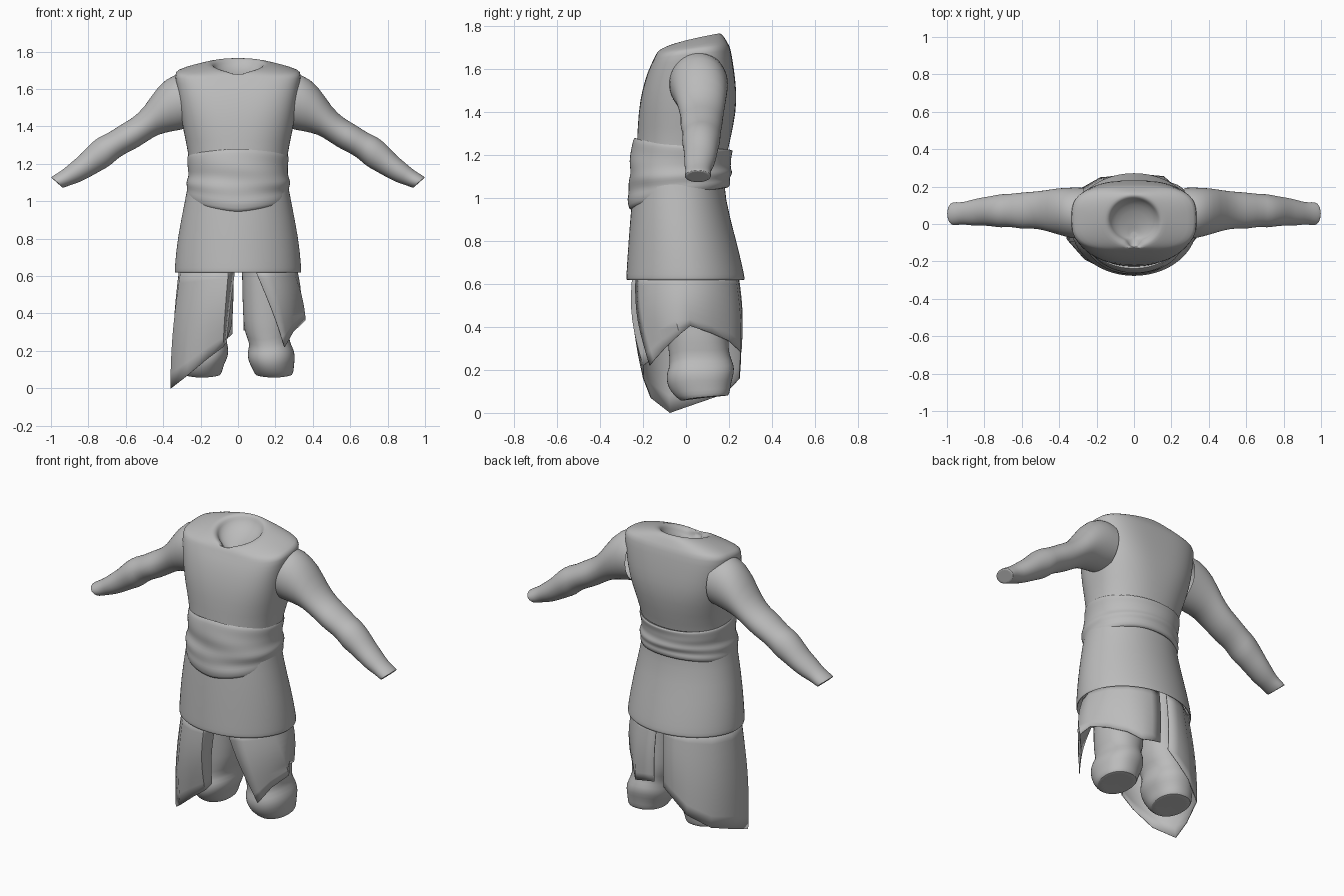
import bpy, bmesh, math
from mathutils import Vector

if "Cube" in bpy.data.objects:
    bpy.data.objects.remove(bpy.data.objects["Cube"], do_unlink=True)

cloth = bpy.data.materials.new("grey cloth")
cloth.use_nodes = True
cloth.diffuse_color = (0.5, 0.5, 0.5, 1)
cloth.node_tree.nodes["Principled BSDF"].inputs["Base Color"].default_value = (0.5, 0.5, 0.5, 1)


def finish(name, bm, subdivide=1, thickness=0):
    bmesh.ops.recalc_face_normals(bm, faces=bm.faces)
    mesh = bpy.data.meshes.new(name)
    bm.to_mesh(mesh)
    bm.free()
    obj = bpy.data.objects.new(name, mesh)
    bpy.context.collection.objects.link(obj)
    mesh.materials.append(cloth)
    bpy.ops.object.select_all(action='DESELECT')
    obj.select_set(True)
    bpy.context.view_layer.objects.active = obj
    bpy.ops.object.shade_smooth_by_angle(angle=math.radians(50))
    if thickness:
        obj.modifiers.new("thickness", 'SOLIDIFY').thickness = thickness
    if subdivide:
        mod = obj.modifiers.new("smooth", 'SUBSURF')
        mod.levels = mod.render_levels = subdivide


def loft(name, rings, cap_end=False, loop=False):
    """Skin a list of rings that have equal point counts."""
    bm = bmesh.new()
    rows = [[bm.verts.new(p) for p in ring] for ring in rings]
    n = len(rows[0])
    for a, b in list(zip(rows, rows[1:])) + ([(rows[-1], rows[0])] if loop else []):
        for i in range(n):
            bm.faces.new((a[i], a[(i + 1) % n], b[(i + 1) % n], b[i]))
    if cap_end:
        cap = bm.faces.new(rows[-1])
        # a tight inset keeps the rim crisp
        bmesh.ops.inset_region(bm, faces=[cap], thickness=0.006)
    finish(name, bm)


def body_ring(half_x, y_front, y_back, z_front, z_back, power=2.0, n=40):
    """Rounded horizontal section whose height runs from front to back."""
    ring = []
    for i in range(n):
        a = math.tau * i / n
        c, s = math.cos(a), math.sin(a)
        x = half_x * math.copysign(abs(c) ** (2 / power), c)
        t = 0.5 + 0.5 * math.copysign(abs(s) ** (2 / power), s)
        ring.append(Vector((x, y_front + t * (y_back - y_front),
                            z_front + t ** 0.6 * (z_back - z_front))))
    return ring


# Tunic: hem, waist, chest, shoulders, collar and shallow neck lining
sections = [
    (.315, -.25, .245, .72, .72, 2), (.327, -.265, .26, .622, .622, 2),
    (.337, -.276, .272, .616, .616, 2), (.340, -.279, .274, .625, .625, 2),
    (.338, -.277, .268, .66, .66, 2),
    (.325, -.268, .235, .80, .80, 2), (.285, -.252, .18, 1.0, 1.0, 2.1),
    (.257, -.235, .175, 1.14, 1.14, 2.2), (.265, -.228, .205, 1.26, 1.26, 2.2),
    (.298, -.222, .234, 1.40, 1.40, 2.5), (.313, -.205, .236, 1.50, 1.50, 2.8),
    (.328, -.178, .222, 1.59, 1.61, 3), (.339, -.15, .208, 1.645, 1.695, 3.1),
    (.330, -.143, .197, 1.662, 1.715, 3), (.25, -.136, .18, 1.672, 1.745, 2.6),
    (.165, -.13, .164, 1.68, 1.766, 2.1), (.146, -.118, .15, 1.682, 1.766, 2),
    (.128, -.095, .137, 1.67, 1.755, 2), (.122, -.09, .13, 1.655, 1.73, 2),
    (.08, -.085, .08, 1.64, 1.68, 2), (.02, -.075, -.04, 1.64, 1.64, 2)]
rings = [body_ring(*s) for s in sections]
for ring in rings[-5:-2]:  # small notch at the throat
    for p in ring:
        if abs(p.x) < .025 and p.y < 0:
            p.y, p.z = -.122, p.z - .008
loft("tunic", rings, cap_end=True)

# Wrapped sash: smooth upper band, creased lower folds, dipping at the front
sash = [body_ring(.25, -.22, .16, .97, 1.06, 2.2)]
bulges = [.008, .016, .02, .012, .017, .021, .013, .011, .014, .015, .017, .020, .019]
for i, b in enumerate(bulges):
    t = i / (len(bulges) - 1)
    ring = body_ring(.262 + b * .8 - .012 * abs(t - .4), -.252 - b + .03 * t ** 4,
                     .187 + b + .012 * t, .932 + t * .355, 1.042 + t * .185, 2.1)
    for p in ring:  # diagonal creases across the front and sides
        wave = .007 * math.sin(9 * p.x + 34 * p.z + 4 * p.y) * math.sin(math.pi * t)
        p.x *= 1 + wave * 2
        p.y *= 1 + wave * 3
    sash.append(ring)
sash.append(body_ring(.25, -.215, .18, 1.277, 1.22, 2.2))
loft("sash", sash, loop=True)


def tube_ring(top, bottom, y_front, y_back, side, n=24):
    """Oval section between an upper and a lower outline point."""
    ring = []
    for i in range(n):
        a = math.tau * i / n
        k, y = math.cos(a), math.sin(a)
        ring.append(Vector((
            side * ((top[0] + bottom[0]) / 2 + k * (top[0] - bottom[0]) / 2),
            (y_front + y_back) / 2 + y * (y_back - y_front) / 2,
            (top[1] + bottom[1]) / 2 + k * (top[1] - bottom[1]) / 2)))
    return ring


sleeve = [((.27, 1.675), (.27, 1.39), -.08, .195), ((.34, 1.685), (.31, 1.38), -.08, .197),
          ((.43, 1.62), (.40, 1.365), -.055, .192), ((.50, 1.50), (.45, 1.345), -.035, .18),
          ((.57, 1.44), (.53, 1.29), -.022, .172), ((.62, 1.415), (.57, 1.27), -.03, .17),
          ((.70, 1.36), (.64, 1.235), -.012, .16), ((.735, 1.35), (.68, 1.19), -.022, .162),
          ((.79, 1.31), (.73, 1.165), -.012, .15), ((.84, 1.25), (.79, 1.13), -.008, .142),
          ((.89, 1.21), (.85, 1.10), -.01, .13), ((.94, 1.165), (.885, 1.09), .0, .115),
          ((.985, 1.14), (.92, 1.077), -.008, .118), ((1, 1.128), (.937, 1.072), -.005, .115)]

# Trouser leg sections: inner x, outer x, front y, back y, height, slope
leg = [(.02, .25, -.10, .17, .85, 0), (.02, .27, -.10, .18, .60, 0),
       (.025, .28, -.09, .19, .42, 0), (.03, .285, -.085, .20, .31, .01),
       (.065, .27, -.072, .20, .245, .03), (.05, .295, -.092, .225, .205, .02),
       (.05, .308, -.092, .225, .16, .03), (.075, .30, -.07, .21, .115, .025),
       (.085, .298, -.042, .205, .08, .025), (.095, .288, -.022, .195, .068, .025)]

for side, word in ((1, "left"), (-1, "right")):
    loft(word + "_sleeve", [tube_ring(*s, side) for s in sleeve], cap_end=True)
    legs = []
    for inner, outer, yf, yb, z, slope in leg:
        ring = body_ring((outer - inner) / 2, yf, yb, z - slope / 2, z + slope / 2, 2.2, 24)
        for p in ring:  # gathered creases that slant around the ankle
            p.z += .012 * math.sin(14 * p.x * side + 9 * p.y) * (.09 < z < .35)
            p.x = side * (p.x + (inner + outer) / 2)
        legs.append(ring)
    loft(word + "_trouser_leg", legs, cap_end=True)


def drape(name, columns, rows=8):
    """Hanging cloth: each column runs from the hem to its own lower point."""
    bm = bmesh.new()
    grid = []
    for xt, yt, xb, yb, zb in columns:
        start, end = Vector((xt, yt, .64)), Vector((xb, yb, zb))
        line = []
        for r in range(rows + 1):
            t = r / rows
            p = start.lerp(end, t)
            billow = math.sin(math.pi * t)
            p.x *= 1 + .04 * billow
            p.y *= 1 + (.11 if yt < 0 else .04) * billow
            line.append(bm.verts.new(p))
        grid.append(line)
    for a, b in zip(grid, grid[1:]):
        for r in range(rows):
            bm.faces.new((a[r], a[r + 1], b[r + 1], b[r]))
    finish(name, bm, subdivide=0, thickness=.005)


# Long ragged drape on the right, short one on the left
drape("right_drape", [
    (-.015, -.19, -.06, -.16, .25), (-.05, -.25, -.08, -.20, .22),
    (-.14, -.235, -.16, -.20, .16), (-.235, -.18, -.27, -.165, .07),
    (-.305, -.09, -.362, -.075, .0), (-.315, .02, -.345, .04, .04),
    (-.27, .14, -.295, .185, .09), (-.165, .215, -.18, .25, .16),
    (-.10, .24, -.10, .255, .23), (-.025, .245, -.03, .255, .29)])
drape("left_drape", [
    (.09, -.235, .25, -.17, .22), (.17, -.215, .265, -.15, .245),
    (.235, -.17, .295, -.10, .30), (.29, -.09, .362, -.03, .365),
    (.315, .0, .33, .02, .405), (.275, .12, .29, .12, .37),
    (.2, .195, .215, .20, .335), (.14, .23, .16, .255, .285),
    (.08, .24, .09, .26, .30), (.025, .245, .03, .26, .31)])
